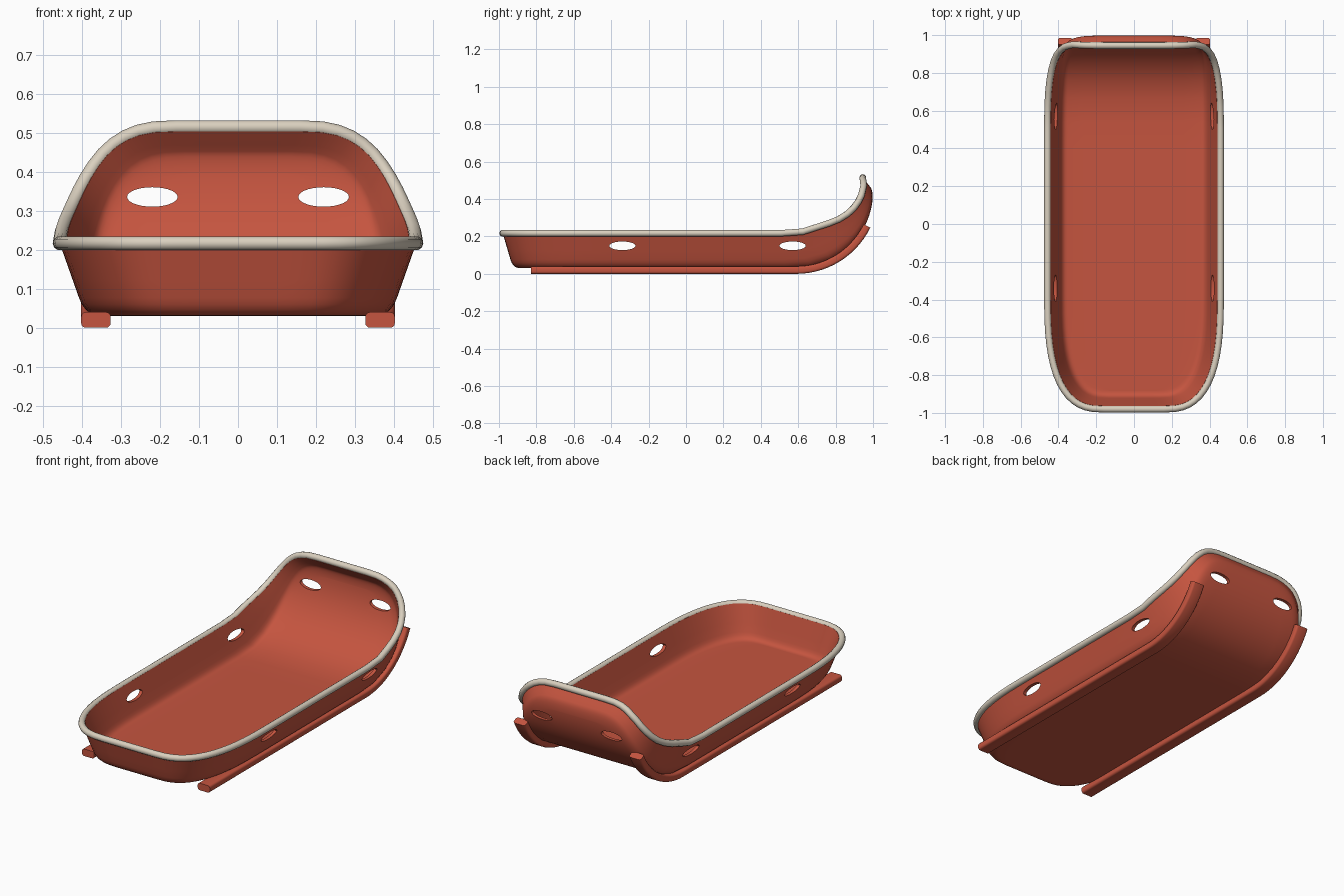
import bpy, bmesh, math
from mathutils import Vector, Matrix

if "Cube" in bpy.data.objects:
    bpy.data.objects.remove(bpy.data.objects["Cube"])


def material(name, rgb):
    m = bpy.data.materials.new(name)
    m.diffuse_color = (*rgb, 1)
    m.use_nodes = True
    m.node_tree.nodes["Principled BSDF"].inputs["Base Color"].default_value = m.diffuse_color
    return m


RED = material("warm red plastic", (0.56, 0.09, 0.05))
CREAM = material("cream trim", (0.70, 0.63, 0.52))


def add(name, bm, mat):
    me = bpy.data.meshes.new(name)
    bm.to_mesh(me)
    bm.free()
    ob = bpy.data.objects.new(name, me)
    bpy.context.collection.objects.link(ob)
    if mat:
        me.materials.append(mat)
    return ob


def activate(ob):
    bpy.ops.object.select_all(action='DESELECT')
    ob.select_set(True)
    bpy.context.view_layer.objects.active = ob


# Side-view paths: the floor bends up in an arc, the rim has its own sweep
BY, BZ, R = 0.59, 0.44, 0.41
RIM = [Vector(p) for p in ((-0.98, 0.217), (0.57, 0.217), (0.62, 0.224), (0.70, 0.25),
       (0.80, 0.282), (0.86, 0.318), (0.91, 0.365), (0.938, 0.42), (0.95, 0.47), (0.945, 0.515))]
RIM_LEN = sum((b - a).length for a, b in zip(RIM, RIM[1:]))


def floor_point(x, s, r=R):
    if s < BY:
        return Vector((x, s, BZ - r))
    t = (s - BY) / R
    return Vector((x, BY + r * math.sin(t), BZ - r * math.cos(t)))


def rim_point(x, s):
    d = s + 0.98
    for a, b in zip(RIM, RIM[1:]):
        l = (b - a).length
        if d <= l:
            break
        d -= l
    p = a.lerp(b, min(d / l, 1))
    return Vector((x, p.x, p.y))


def outline(half_x, s0, s1, cx, cs, n=2.7, k=14):
    """Right half of a rounded outline, front to back, as flat (x, s) pairs."""
    front = []
    for i in range(k + 1):
        a = math.pi / 2 * i / k
        front.append((half_x - cx + cx * math.sin(a) ** (2 / n),
                      cs * (1 - max(math.cos(a), 0) ** (2 / n))))
    mid = [(half_x, s0 + cs + (s1 - s0 - 2 * cs) * i / 8) for i in range(1, 8)]
    return ([(x, s0 + d) for x, d in front] + mid + [(x, s1 - d) for x, d in reversed(front)])


inner = outline(0.352, -0.885, 1.19, 0.23, 0.52)
base = outline(0.392, -0.925, 1.24, 0.26, 0.56)
rim = outline(0.458, -0.98, -0.98 + RIM_LEN, 0.30, 0.60)

# Tub: floor grid, then a rounded wall lofted from its border to the rim
COLS, rows = 8, len(inner)
bm = bmesh.new()
grid = [[bm.verts.new(floor_point(x * (2 * j / COLS - 1), s)) for j in range(COLS + 1)]
        for x, s in inner]
for i in range(rows - 1):
    for j in range(COLS):
        bm.faces.new((grid[i][j], grid[i][j + 1], grid[i + 1][j + 1], grid[i + 1][j]))
border = ([(0, j) for j in range(COLS)] + [(i, COLS) for i in range(rows - 1)]
          + [(rows - 1, j) for j in range(COLS, 0, -1)] + [(i, 0) for i in range(rows - 1, 0, -1)])
loops = [[grid[i][j] for i, j in border]]
levels = [("curve", t / 5) for t in range(1, 6)] + [("wall", t) for t in (0.5, 0.75, 1)]
rim_path = []
for kind, t in levels:
    ring = []
    for i, j in border:
        u = 2 * j / COLS - 1
        a = floor_point(inner[i][0] * u, inner[i][1])
        b = floor_point(base[i][0] * u, base[i][1])
        c = rim_point(rim[i][0] * u, rim[i][1])
        w = b.lerp(c, 0.25)
        p = a * (1 - t) ** 2 + b * 2 * t * (1 - t) + w * t * t if kind == "curve" else b.lerp(c, t)
        ring.append(bm.verts.new(p))
        if kind == "wall" and t == 1:
            rim_path.append(c)
    loops.append(ring)
n = len(border)
for lo, hi in zip(loops, loops[1:]):
    for k in range(n):
        bm.faces.new((lo[k], lo[(k + 1) % n], hi[(k + 1) % n], hi[k]))
bmesh.ops.recalc_face_normals(bm, faces=bm.faces)
bm.faces.ensure_lookup_table()
if bm.faces[0].normal.z > 0:
    bmesh.ops.reverse_faces(bm, faces=bm.faces)
tub = add("sled_tub", bm, RED)
activate(tub)
sol = tub.modifiers.new("thickness", 'SOLIDIFY')
sol.thickness = 0.018
sol.offset = -1
bpy.ops.object.modifier_apply(modifier=sol.name)


# Oval hand holes through the sides and the raised back
def cut_hole(center, axis, width, height, length):
    turn = Matrix.Rotation(math.pi / 2, 4, 'Y') if axis == 'X' else Matrix.Rotation(math.pi / 2, 4, 'X')
    size = (length, width, height) if axis == 'X' else (width, length, height)
    b = bmesh.new()
    bmesh.ops.create_cone(b, cap_ends=True, segments=28, radius1=0.5, radius2=0.5, depth=1,
                          matrix=Matrix.Translation(center) @ Matrix.Diagonal((*size, 1)) @ turn)
    cutter = add("hole_cutter", b, RED)
    cutter.hide_render = True
    activate(tub)
    m = tub.modifiers.new("hole", 'BOOLEAN')
    m.operation = 'DIFFERENCE'
    m.solver = 'EXACT'
    m.object = cutter
    bpy.ops.object.modifier_apply(modifier=m.name)
    bpy.data.objects.remove(cutter)


for side in (-1, 1):
    for y in (-0.34, 0.57):
        cut_hole((side * 0.43, y, 0.15), 'X', 0.14, 0.046, 0.3)
    cut_hole((side * 0.22, 0.93, 0.336), 'Y', 0.13, 0.05, 0.34)
activate(tub)
bpy.ops.object.shade_smooth_by_angle(angle=math.radians(35))

# Cream tube around the rim
cu = bpy.data.curves.new("rim_trim", 'CURVE')
cu.dimensions = '3D'
cu.bevel_depth = 0.018
cu.bevel_resolution = 3
sp = cu.splines.new('POLY')
sp.points.add(n - 1)
for pt, c in zip(sp.points, rim_path):
    pt.co = (*c, 1)
sp.use_cyclic_u = True
trim = bpy.data.objects.new("rim_trim", cu)
bpy.context.collection.objects.link(trim)
cu.materials.append(CREAM)
activate(trim)
bpy.ops.object.convert(target='MESH')
bpy.ops.object.shade_smooth_by_angle(angle=math.radians(50))

# Runners: rounded bars under the floor that follow the bend
stations = [-0.83, -0.4, 0.1, BY] + [BY + R * math.radians(64) * i / 14 for i in range(1, 15)]
section = []
for cx, cr, start in ((0.026, 0.428, 0), (-0.026, 0.428, 90), (-0.026, 0.412, 180), (0.026, 0.412, 270)):
    for k in range(4):
        a = math.radians(start + 30 * k)
        section.append((cx + 0.012 * math.cos(a), cr + 0.012 * math.sin(a)))
for side, label in ((-1, "left"), (1, "right")):
    b = bmesh.new()
    rings = [[b.verts.new(floor_point(side * 0.365 + dx, s, r)) for dx, r in section] for s in stations]
    m = len(section)
    for lo, hi in zip(rings, rings[1:]):
        for k in range(m):
            b.faces.new((lo[k], lo[(k + 1) % m], hi[(k + 1) % m], hi[k]))
    b.faces.new(rings[0])
    b.faces.new(rings[-1])
    bmesh.ops.recalc_face_normals(b, faces=b.faces)
    activate(add(label + "_runner", b, RED))
    bpy.ops.object.shade_smooth_by_angle(angle=math.radians(40))
